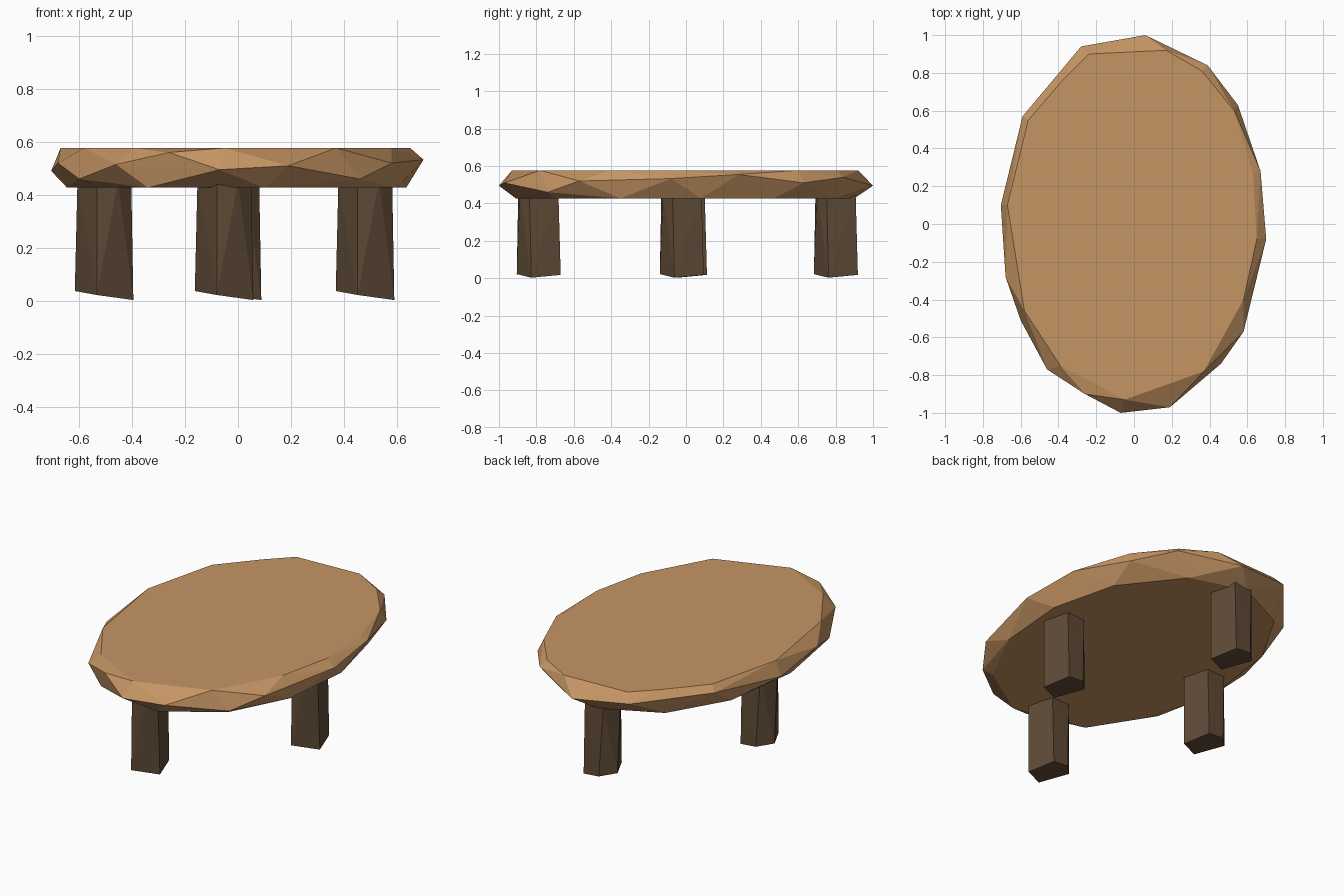
import bpy, bmesh, math


def material(name, rgb):
    m = bpy.data.materials.new(name)
    m.diffuse_color = (*rgb, 1.0)
    return m


def hull_object(name, points, mat):
    """Flat-faced convex solid wrapped around a few points."""
    bm = bmesh.new()
    for p in points:
        bm.verts.new(p)
    res = bmesh.ops.convex_hull(bm, input=bm.verts[:])
    loose = [v for v in bm.verts if not v.link_faces]
    bmesh.ops.delete(bm, geom=loose, context='VERTS')
    bmesh.ops.dissolve_limit(bm, angle_limit=math.radians(1),
                             verts=bm.verts[:], edges=bm.edges[:])
    bmesh.ops.recalc_face_normals(bm, faces=bm.faces[:])
    me = bpy.data.meshes.new(name)
    bm.to_mesh(me)
    bm.free()
    me.materials.append(mat)
    ob = bpy.data.objects.new(name, me)
    bpy.context.collection.objects.link(ob)
    return ob


light_wood = material("light wood", (0.56, 0.30, 0.127))
dark_wood = material("dark wood", (0.115, 0.07, 0.038))

# Tabletop: wobbly widest ring, upper rim and lower rim
rim = [(0.06, 1.0, 0.495), (0.39, 0.84, 0.54), (0.55, 0.63, 0.51), (0.67, 0.28, 0.555),
       (0.70, -0.08, 0.533), (0.58, -0.57, 0.52), (0.46, -0.74, 0.46), (0.19, -0.97, 0.51),
       (-0.07, -1.0, 0.495), (-0.26, -0.90, 0.56), (-0.46, -0.77, 0.515), (-0.60, -0.51, 0.46),
       (-0.68, -0.28, 0.52), (-0.705, 0.10, 0.49), (-0.59, 0.57, 0.54), (-0.28, 0.94, 0.53)]
upper = [(0.17, 0.92), (0.36, 0.81), (0.53, 0.60), (0.63, 0.27), (0.65, -0.08), (0.58, -0.40),
         (0.37, -0.78), (-0.05, -0.93), (-0.39, -0.75), (-0.58, -0.46), (-0.67, 0.10),
         (-0.56, 0.55), (-0.37, 0.77), (-0.24, 0.90)]
lower = [(0.10, -0.91), (0.42, -0.70), (0.60, -0.35), (0.635, 0.08), (0.54, 0.47), (0.28, 0.80),
         (-0.05, 0.90), (-0.38, 0.74), (-0.58, 0.40), (-0.645, -0.08), (-0.53, -0.52),
         (-0.34, -0.82)]
hull_object("tabletop",
            rim + [(x, y, 0.577) for x, y in upper] + [(x, y, 0.427) for x, y in lower],
            light_wood)

# Legs: one rough-hewn five-sided post with a slanted foot, repeated
foot = [(0.108, -0.04, 0.003), (-0.03, -0.118, 0.022), (-0.113, 0.04, 0.037),
        (-0.04, 0.116, 0.026), (0.06, 0.117, 0.018)]
head = [(0.10, -0.05, 0.45), (0.05, -0.10, 0.45), (-0.03, -0.11, 0.45), (-0.103, 0.0, 0.45),
        (-0.06, 0.10, 0.45), (0.06, 0.105, 0.45)]
places = {"front_leg": (-0.05, -0.787), "back_leg": (-0.02, 0.802),
          "left_leg": (-0.503, -0.005), "right_leg": (0.482, -0.022)}
for name, (x, y) in places.items():
    leg = hull_object(name, foot + head, dark_wood)
    leg.location = (x, y, 0)
